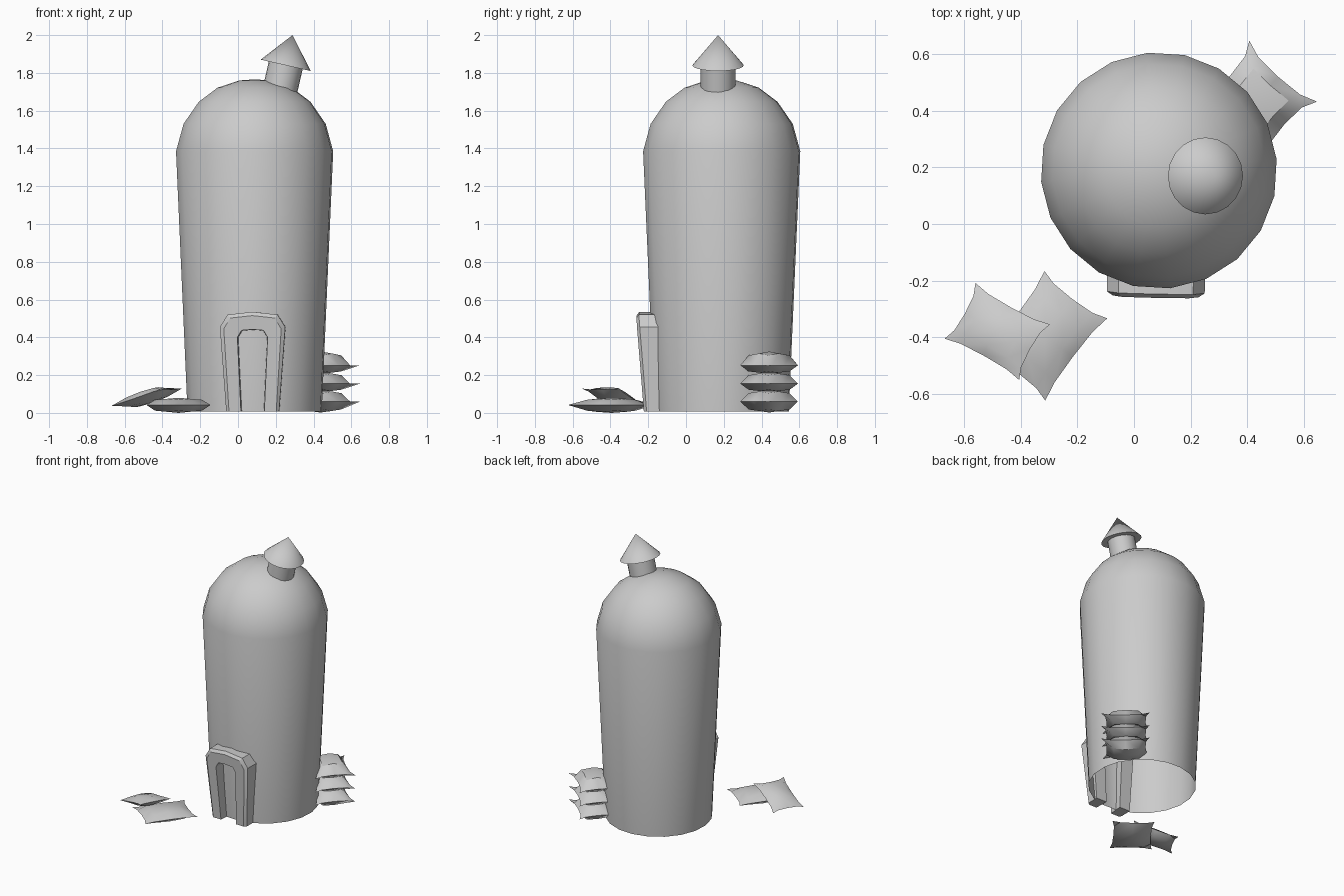
import bpy, bmesh, math
from mathutils import Matrix, Vector

if "Cube" in bpy.data.objects:
    bpy.data.objects.remove(bpy.data.objects["Cube"])


def finish(name, bm, angle=35, matrix=None):
    bmesh.ops.recalc_face_normals(bm, faces=bm.faces)
    me = bpy.data.meshes.new(name)
    bm.to_mesh(me)
    bm.free()
    me.shade_smooth()
    me.set_sharp_from_angle(angle=math.radians(angle))
    ob = bpy.data.objects.new(name, me)
    bpy.context.collection.objects.link(ob)
    if matrix:
        ob.matrix_world = matrix
    return ob


def bridge(bm, a, b, closed=True):
    n = len(a)
    for i in range(n if closed else n - 1):
        j = (i + 1) % n
        bm.faces.new((a[i], a[j], b[j], b[i]))


def lathe(name, profile, sides, matrix, offset=0, cap_start=False, angle=35):
    """Revolve (radius, z) points; a zero radius closes to a point."""
    bm = bmesh.new()
    prev = None
    for r, z in profile:
        if r == 0:
            tip = bm.verts.new((0, 0, z))
            for i in range(sides):
                bm.faces.new((prev[i], prev[(i + 1) % sides], tip))
            break
        ring = []
        for i in range(sides):
            a = offset + math.tau * i / sides
            ring.append(bm.verts.new((r * math.cos(a), r * math.sin(a), z)))
        if prev:
            bridge(bm, prev, ring)
        elif cap_start:
            bm.faces.new(ring)
        prev = ring
    return finish(name, bm, angle, matrix)


def pillow(name, loc, length, width, up, down, yaw, pitch=0, pinch=0.15, seam=0.0):
    """Cushion with pointed corners and pulled-in edges."""
    p = (-1, -0.62, 0, 0.62, 1)
    pull = {0: 1.0, 0.62: 0.8, 1: 0.0}
    bm = bmesh.new()
    border, layers = {}, []
    for height in (up, -down):
        grid = {}
        for i, u in enumerate(p):
            for j, v in enumerate(p):
                edge = i in (0, 4) or j in (0, 4)
                if edge and (i, j) in border:
                    grid[i, j] = border[i, j]
                    continue
                x = u * (1 - pinch * pull[abs(v)]) * length / 2
                y = v * (1 - pinch * pull[abs(u)]) * width / 2
                z = seam * pull[abs(u)] * pull[abs(v)]
                if edge:
                    z = seam if not (i in (0, 4) and j in (0, 4)) else 0
                else:
                    z = height * (1 - 0.14 * (abs(u) > 0) - 0.14 * (abs(v) > 0))
                vert = bm.verts.new((x, y, z))
                grid[i, j] = vert
                if edge:
                    border[i, j] = vert
        for i in range(4):
            for j in range(4):
                bm.faces.new((grid[i, j], grid[i + 1, j], grid[i + 1, j + 1], grid[i, j + 1]))
    m = (Matrix.Translation(loc) @ Matrix.Rotation(math.radians(yaw), 4, 'Z')
         @ Matrix.Rotation(math.radians(pitch), 4, 'Y'))
    return finish(name, bm, 40, m)


# Tower: tapered wall with domed roof, open underneath
lathe("tower", [(0.357, 0.008), (0.418, 1.385), (0.378, 1.53), (0.297, 1.647),
                (0.197, 1.722), (0.08, 1.76), (0, 1.766)],
      20, Matrix.Translation((0.088, 0.189, 0)), math.radians(5.5))

# Tilted chimney and its conical cap
tilt = Matrix.Translation((0.2525, 0.17, 1.84)) @ Matrix.Rotation(math.radians(12.8), 4, 'Y')
lathe("chimney", [(0.092, -0.18), (0.092, 0.0)], 20, tilt)
lathe("chimney_cap", [(0.136, 0), (0, 0.164)], 20, tilt, cap_start=True)

# Door frame: an arch leaning outwards, with a chamfered front edge
outer = [(0.14, 0.008), (0.173, 0.455), (0.132, 0.52), (0, 0.535)]
front = [(0.125, 0.008), (0.152, 0.445), (0.118, 0.502), (0, 0.515)]
inner = [(0.062, 0.008), (0.080, 0.40), (0.058, 0.437), (0, 0.442)]
back_inner = [(0.056, 0.008), (0.074, 0.40), (0.052, 0.435), (0, 0.438)]


def arch(bm, half, depth):
    pts = [(-x, z) for x, z in half] + [(x, z) for x, z in half[-2::-1]]
    return [bm.verts.new((x, depth(z), z)) for x, z in pts]


bm = bmesh.new()
face_y = lambda z: -0.22 - 0.04 * z / 0.5
loops = [arch(bm, outer, lambda z: -0.12),
         arch(bm, outer, lambda z: face_y(z) + 0.015),
         arch(bm, front, face_y),
         arch(bm, inner, face_y),
         arch(bm, back_inner, lambda z: -0.12)]
for k in range(5):
    bridge(bm, loops[k], loops[(k + 1) % 5], closed=False)
for e in (0, -1):
    bm.faces.new([l[e] for l in loops])
finish("door_frame", bm, 30,
       Matrix.Translation((0.082, 0, 0)) @ Matrix.Rotation(math.radians(-1.2), 4, 'Z'))

# Stack of three cushions beside the tower
for i, z in enumerate((0.06, 0.155, 0.252)):
    pillow(f"stacked_cushion_{i + 1}", (0.437, 0.44, z), 0.322, 0.27,
           0.062 if i < 2 else 0.073, 0.058 if i == 0 else 0.045, -42, pinch=0.2)

# Two loose cushions in front, one leaning on the other
pillow("floor_cushion", (-0.315, -0.395, 0.042), 0.364, 0.278, 0.038, 0.042, 53, pinch=0.11)
pillow("leaning_cushion", (-0.483, -0.38, 0.083), 0.315, 0.225, 0.034, 0.034, -29, -17, pinch=0.13)
